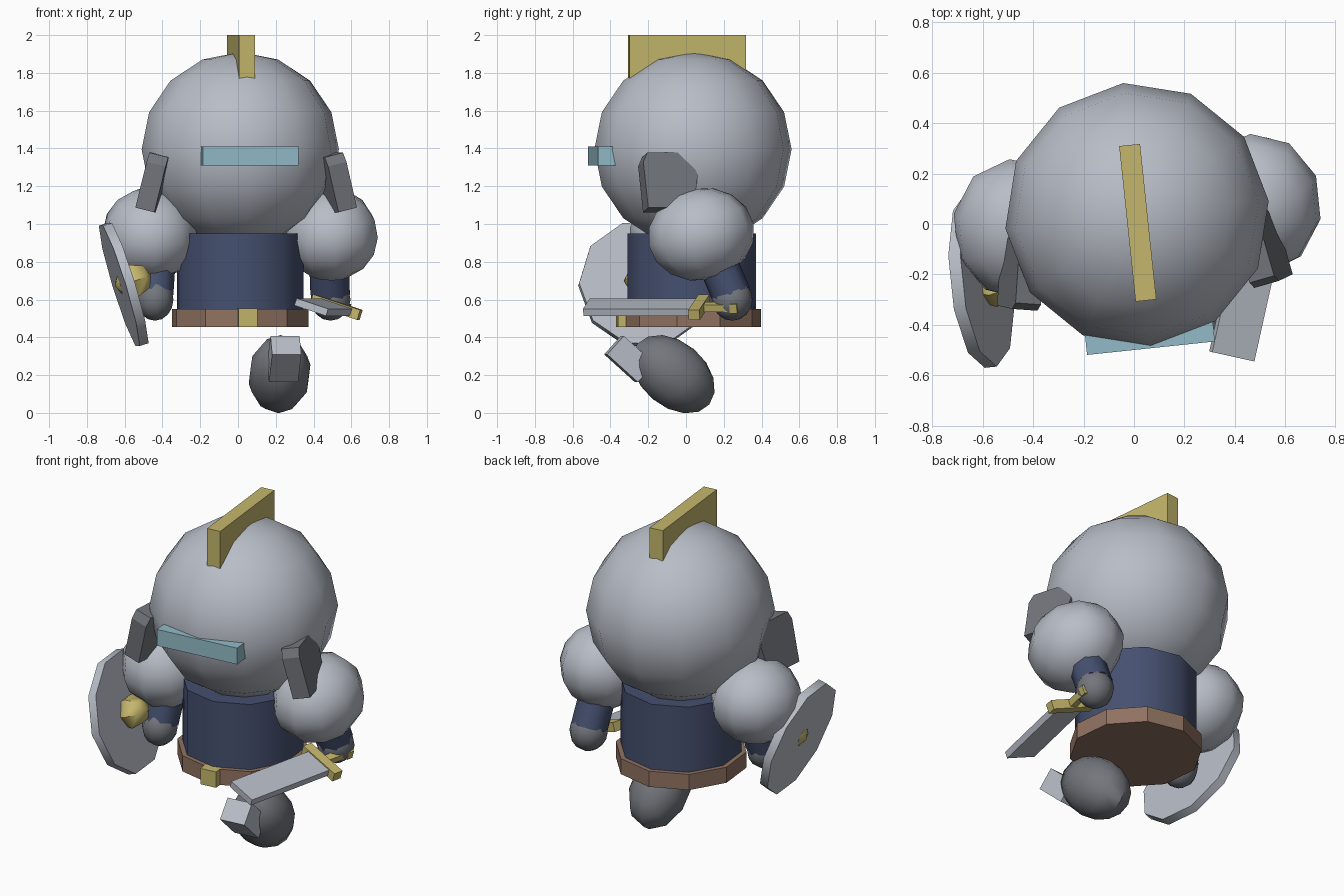
import bpy, bmesh
from math import radians
from mathutils import Matrix, Vector

cube = bpy.data.objects.get("Cube")
if cube:
    bpy.data.objects.remove(cube, do_unlink=True)


def material(name, rgb):
    m = bpy.data.materials.new(name)
    m.use_nodes = True
    m.diffuse_color = (*rgb, 1)
    m.node_tree.nodes["Principled BSDF"].inputs["Base Color"].default_value = (*rgb, 1)
    return m


steel = material("light steel", (0.48, 0.51, 0.57))
iron = material("dark iron", (0.17, 0.18, 0.20))
gold = material("gold", (0.56, 0.47, 0.15))
glass = material("pale blue", (0.29, 0.50, 0.58))
cloth = material("navy cloth", (0.06, 0.08, 0.16))
leather = material("brown leather", (0.28, 0.17, 0.12))

YAW = 6  # whole figure is turned slightly
ROOT = Matrix.Translation((0.012, 0.035, 0)) @ Matrix.Rotation(radians(YAW), 4, 'Z')


def turn(x=0, y=0, z=0):
    return (Matrix.Rotation(radians(z), 4, 'Z') @ Matrix.Rotation(radians(y), 4, 'Y')
            @ Matrix.Rotation(radians(x), 4, 'X'))


def finish(name, bm, mat, loc, rot, smooth):
    bmesh.ops.recalc_face_normals(bm, faces=bm.faces)
    me = bpy.data.meshes.new(name)
    bm.to_mesh(me)
    bm.free()
    me.materials.append(mat)
    ob = bpy.data.objects.new(name, me)
    bpy.context.collection.objects.link(ob)
    ob.matrix_world = Matrix.Translation(loc) @ rot
    if smooth:
        bpy.ops.object.select_all(action='DESELECT')
        ob.select_set(True)
        bpy.context.view_layer.objects.active = ob
        bpy.ops.object.shade_smooth_by_angle(angle=radians(48))
    return ob


def ball(name, mat, loc, radii, rot=turn(z=YAW), seg=10, rings=8):
    bm = bmesh.new()
    bmesh.ops.create_uvsphere(bm, u_segments=seg, v_segments=rings, radius=1)
    bmesh.ops.scale(bm, vec=radii, verts=bm.verts)
    # start the segments on the fore-aft axis
    return finish(name, bm, mat, loc, rot, True)


def box(name, mat, loc, size, rot=turn(z=YAW)):
    bm = bmesh.new()
    bmesh.ops.create_cube(bm, size=1)
    bmesh.ops.scale(bm, vec=size, verts=bm.verts)
    return finish(name, bm, mat, loc, rot, False)


def drum(name, mat, loc, radius, height, rot=turn(z=YAW), seg=10, smooth=True):
    bm = bmesh.new()
    bmesh.ops.create_cone(bm, cap_ends=True, segments=seg, radius1=radius,
                          radius2=radius, depth=height)
    # put a corner on the fore-aft axis
    first = max(bm.verts, key=lambda v: v.co.y).co
    spin = Matrix.Rotation(Vector((first.x, first.y)).angle_signed(Vector((0, 1))) * -1, 3, 'Z')
    bmesh.ops.rotate(bm, matrix=spin, verts=bm.verts)
    return finish(name, bm, mat, loc, rot, smooth)


def limb(name, mat, start, end, radius):
    a, b = Vector(start), Vector(end)
    rot = (b - a).to_track_quat('Z', 'Y').to_matrix().to_4x4()
    return drum(name, mat, (a + b) / 2, radius, (b - a).length, rot, seg=8)


# Helmet, crest and visor
ball("helmet", steel, (0.012, 0.037, 1.395), (0.525, 0.525, 0.515), seg=12)
box("crest", gold, (0.015, 0.005, 1.85), (0.083, 0.62, 0.30))
box("visor", glass, (0.061, -0.433, 1.36), (0.51, 0.12, 0.10))

# Torso and belt
drum("torso", cloth, (0.012, 0.03, 0.71), 0.342, 0.48)
drum("belt", leather, (0.012, 0.03, 0.503), 0.37, 0.096, smooth=False)
box("buckle", gold, (0.05, -0.335, 0.503), (0.10, 0.06, 0.097))

# Cheek guards and shoulders, mirrored
GUARD = [(-0.14, -0.15), (-0.15, 0.10), (-0.125, 0.15), (0.09, 0.15),
         (0.145, 0.03), (0.13, -0.05), (0.03, -0.15)]
for side, label in ((1, "left"), (-1, "right")):
    bm = bmesh.new()
    base = bm.faces.new([bm.verts.new((-0.052, y, z)) for y, z in GUARD])
    ext = bmesh.ops.extrude_face_region(bm, geom=[base])["geom"]
    bmesh.ops.translate(bm, vec=(0.104, 0, 0),
                        verts=[v for v in ext if isinstance(v, bmesh.types.BMVert)])
    rot = turn(z=YAW) @ turn(y=-14 * side, z=10 * side)
    finish(label + "_cheek_guard", bm, iron, ROOT @ Vector((0.48 * side, -0.175, 1.22)), rot, False)
    ball(label + "_shoulder", steel, ROOT @ Vector((0.48 * side, -0.005, 0.945)),
         (0.255, 0.285, 0.245), turn(z=YAW) @ turn(x=12))

# Arms and hands
limb("left_sleeve", cloth, (0.48, 0.15, 0.84), (0.488, 0.24, 0.625), 0.105)
ball("left_hand", iron, (0.49, 0.245, 0.60), (0.108, 0.108, 0.112))
limb("right_sleeve", cloth, (-0.425, -0.05, 0.85), (-0.44, -0.12, 0.625), 0.10)
ball("right_hand", iron, (-0.44, -0.13, 0.60), (0.10, 0.105, 0.112))

# Shield with a boss through its middle
drum("shield", steel, (-0.605, -0.22, 0.68), 0.35, 0.05, turn(y=73, z=YAW))
ball("shield_boss", gold, (-0.555, -0.23, 0.70), (0.10, 0.10, 0.10), turn(y=73, z=YAW), seg=6, rings=4)

# Sword held level, pointing forward
grip = Matrix.Translation((0.52, 0.07, 0.56)) @ turn(y=18, z=-12.5)
sword_rot = turn(y=18, z=-12.5)
for name, mat, along, size in (
        ("sword_blade", steel, -0.31, (0.18, 0.60, 0.04)),
        ("sword_guard", gold, 0.0, (0.27, 0.06, 0.055)),
        ("sword_handle", gold, 0.10, (0.045, 0.20, 0.04)),
        ("sword_pommel", gold, 0.19, (0.06, 0.04, 0.05))):
    box(name, mat, grip @ Vector((0, along, 0)), size, sword_rot)

# Raised boot with toe cap
ball("boot", iron, (0.22, -0.067, 0.205), (0.166, 0.25, 0.172), turn(x=-40, z=YAW))
box("toe_cap", steel, (0.245, -0.30, 0.285), (0.155, 0.22, 0.132), turn(x=-42, z=YAW))
